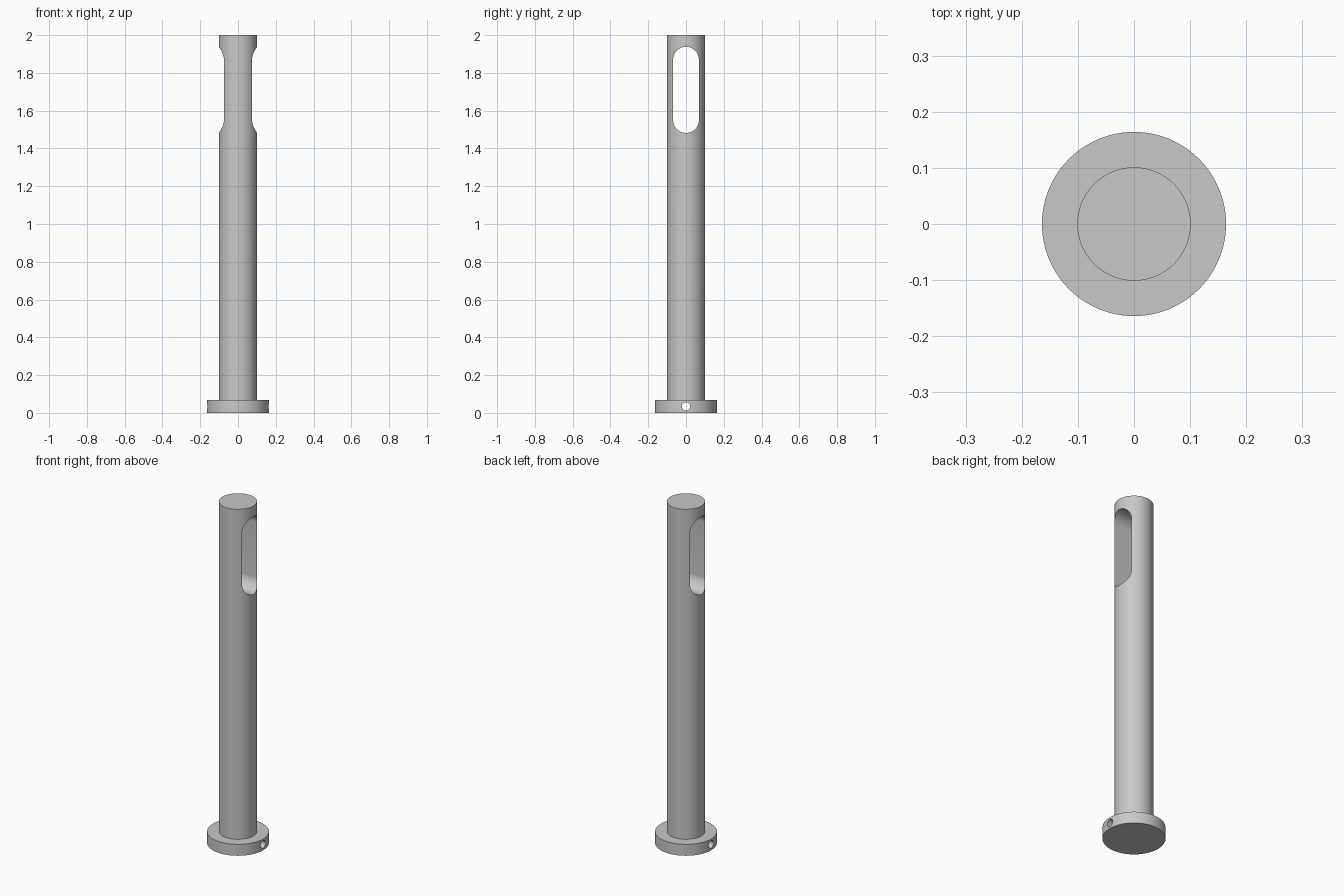
import bpy, bmesh
from math import pi, cos, sin, radians

cube = bpy.data.objects.get("Cube")
if cube:
    bpy.data.objects.remove(cube, do_unlink=True)

SIDES = 96
SHAFT_R, FLANGE_R = 0.101, 0.164
FLANGE_H, HEIGHT = 0.067, 2.0

steel = bpy.data.materials.new("grey_steel")
steel.use_nodes = True
steel.diffuse_color = (0.58, 0.58, 0.58, 1)
steel.node_tree.nodes["Principled BSDF"].inputs["Base Color"].default_value = steel.diffuse_color


def add_object(name, bm):
    bmesh.ops.recalc_face_normals(bm, faces=bm.faces)
    mesh = bpy.data.meshes.new(name)
    bm.to_mesh(mesh)
    bm.free()
    mesh.materials.append(steel)
    obj = bpy.data.objects.new(name, mesh)
    bpy.context.collection.objects.link(obj)
    return obj


def stacked_cylinder(name, rings):
    """Closed round solid through (radius, height) rings."""
    bm = bmesh.new()
    loops = []
    for r, z in rings:
        loops.append([bm.verts.new((r * cos(2 * pi * i / SIDES), r * sin(2 * pi * i / SIDES), z))
                      for i in range(SIDES)])
    for low, high in zip(loops, loops[1:]):
        for i in range(SIDES):
            j = (i + 1) % SIDES
            bm.faces.new((low[i], low[j], high[j], high[i]))
    bm.faces.new(loops[0])
    bm.faces.new(loops[-1])
    return add_object(name, bm)


def slot_cutter(name, r, z_low, z_high, steps=24):
    """Round-ended bar along x; equal heights give a plain round bar."""
    outline = [(r * cos(pi * i / steps), z_high + r * sin(pi * i / steps)) for i in range(steps + 1)]
    outline += [(-y, z_low + z_high - z) for y, z in outline]
    if z_low == z_high:
        outline = outline[:steps] + outline[steps + 1:-1]
    bm = bmesh.new()
    face = bm.faces.new([bm.verts.new((-0.3, y, z)) for y, z in outline])
    new = bmesh.ops.extrude_face_region(bm, geom=[face])["geom"]
    verts = [v for v in new if isinstance(v, bmesh.types.BMVert)]
    bmesh.ops.translate(bm, verts=verts, vec=(0.6, 0, 0))
    obj = add_object(name, bm)
    obj.hide_render = True
    return obj


# Flanged pin body
pin = stacked_cylinder("flanged_pin", [(FLANGE_R, 0), (FLANGE_R, FLANGE_H),
                                       (SHAFT_R, FLANGE_H), (SHAFT_R, HEIGHT)])

# Long slot near the top and cross hole through the flange
cutters = [slot_cutter("slot_cutter", 0.068, 1.55, 1.87),
           slot_cutter("cross_hole_cutter", 0.022, 0.034, 0.034)]

bpy.ops.object.select_all(action="DESELECT")
pin.select_set(True)
bpy.context.view_layer.objects.active = pin
for cutter in cutters:
    mod = pin.modifiers.new(cutter.name, "BOOLEAN")
    mod.operation = "DIFFERENCE"
    mod.solver = "EXACT"
    mod.object = cutter
    bpy.ops.object.modifier_apply(modifier=mod.name)
    bpy.data.objects.remove(cutter, do_unlink=True)

bpy.ops.object.shade_smooth_by_angle(angle=radians(30))
